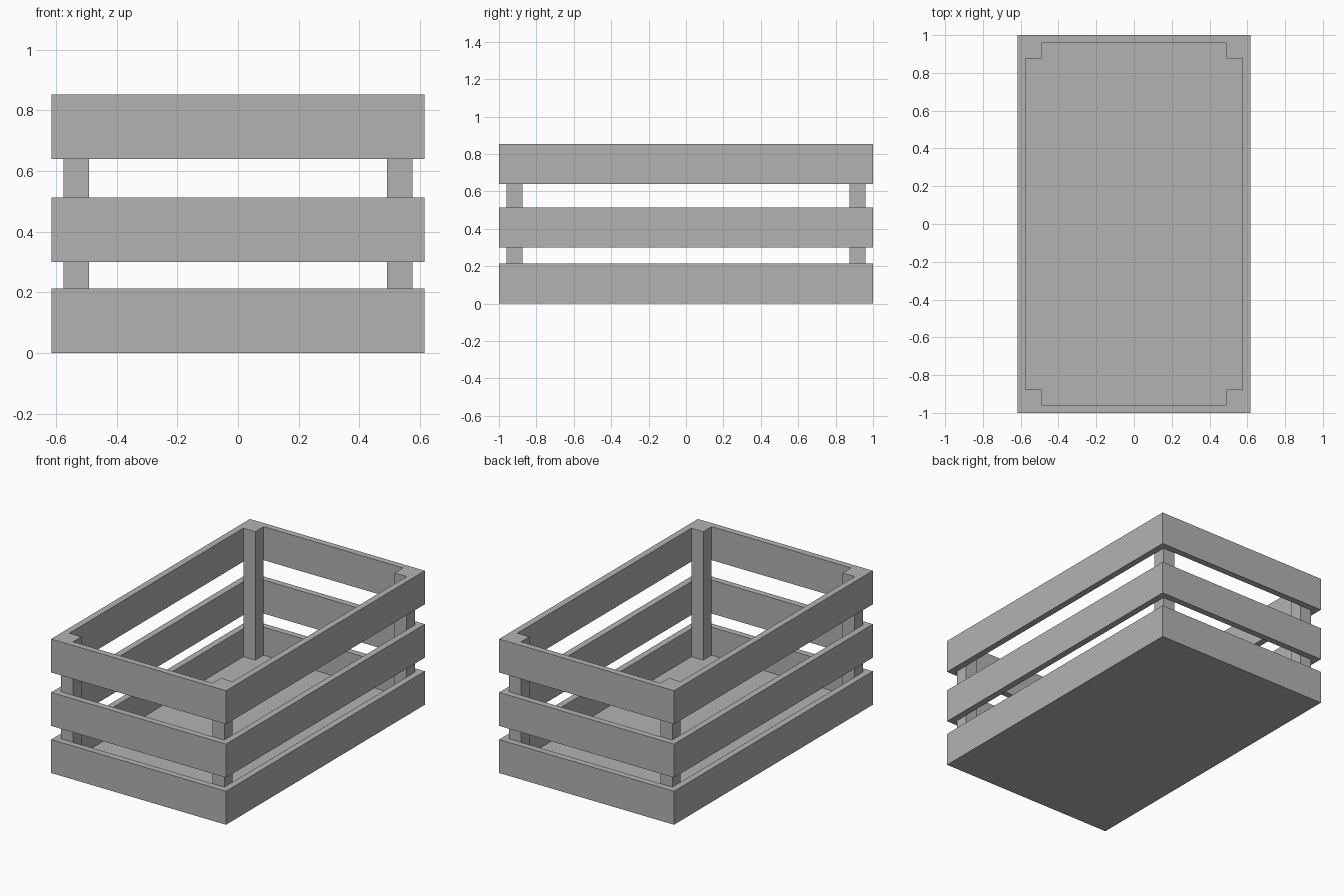
import bpy
import bmesh

if "Cube" in bpy.data.objects:
    bpy.data.objects.remove(bpy.data.objects["Cube"], do_unlink=True)

HALF_X, HALF_Y = 0.616, 1.0   # outer half sizes
WALL = 0.041                  # slat thickness
POST = 0.084                  # post width
SLAT = 0.213                  # slat height
FLOOR = 0.035                 # floor thickness
TOP = 0.853
IN_X, IN_Y = HALF_X - WALL, HALF_Y - WALL

grey = bpy.data.materials.new("plain_grey")
grey.use_nodes = True
grey.diffuse_color = (0.45, 0.45, 0.45, 1)
grey.node_tree.nodes["Principled BSDF"].inputs["Base Color"].default_value = grey.diffuse_color


def finish(name, bm):
    bmesh.ops.recalc_face_normals(bm, faces=bm.faces)
    mesh = bpy.data.meshes.new(name)
    bm.to_mesh(mesh)
    bm.free()
    mesh.materials.append(grey)
    obj = bpy.data.objects.new(name, mesh)
    bpy.context.collection.objects.link(obj)


def rectangle(bm, hx, hy, z):
    return [bm.verts.new((sx * hx, sy * hy, z))
            for sx, sy in ((-1, -1), (1, -1), (1, 1), (-1, 1))]


def bridge(bm, a, b):
    for i in range(4):
        j = (i + 1) % 4
        bm.faces.new((a[i], a[j], b[j], b[i]))


def slat_ring(name, z0, floor=None):
    """Rectangular band of slats; with a floor it becomes a closed tray."""
    bm = bmesh.new()
    outer_low = rectangle(bm, HALF_X, HALF_Y, z0)
    outer_top = rectangle(bm, HALF_X, HALF_Y, z0 + SLAT)
    inner_top = rectangle(bm, IN_X, IN_Y, z0 + SLAT)
    inner_low = rectangle(bm, IN_X, IN_Y, z0 + (floor or 0))
    bridge(bm, outer_low, outer_top)
    bridge(bm, outer_top, inner_top)
    bridge(bm, inner_top, inner_low)
    if floor:
        bm.faces.new(inner_low)
        bm.faces.new(outer_low)
    else:
        bridge(bm, inner_low, outer_low)
    finish(name, bm)


def corner_post(name, sx, sy):
    bm = bmesh.new()
    bmesh.ops.create_cube(bm, size=1)
    bmesh.ops.scale(bm, vec=(POST, POST, TOP - FLOOR), verts=bm.verts)
    bmesh.ops.translate(bm, verts=bm.verts, vec=(
        sx * (IN_X - POST / 2), sy * (IN_Y - POST / 2), (TOP + FLOOR) / 2))
    finish(name, bm)


# Bottom tray and the two open bands above it
slat_ring("bottom_tray", 0, FLOOR)
slat_ring("middle_slats", 0.3)
slat_ring("top_slats", TOP - SLAT)

# Corner posts inside the slats
for side, sx in (("left", 1), ("right", -1)):
    for end, sy in (("front", -1), ("back", 1)):
        corner_post(f"{end}_{side}_post", sx, sy)
